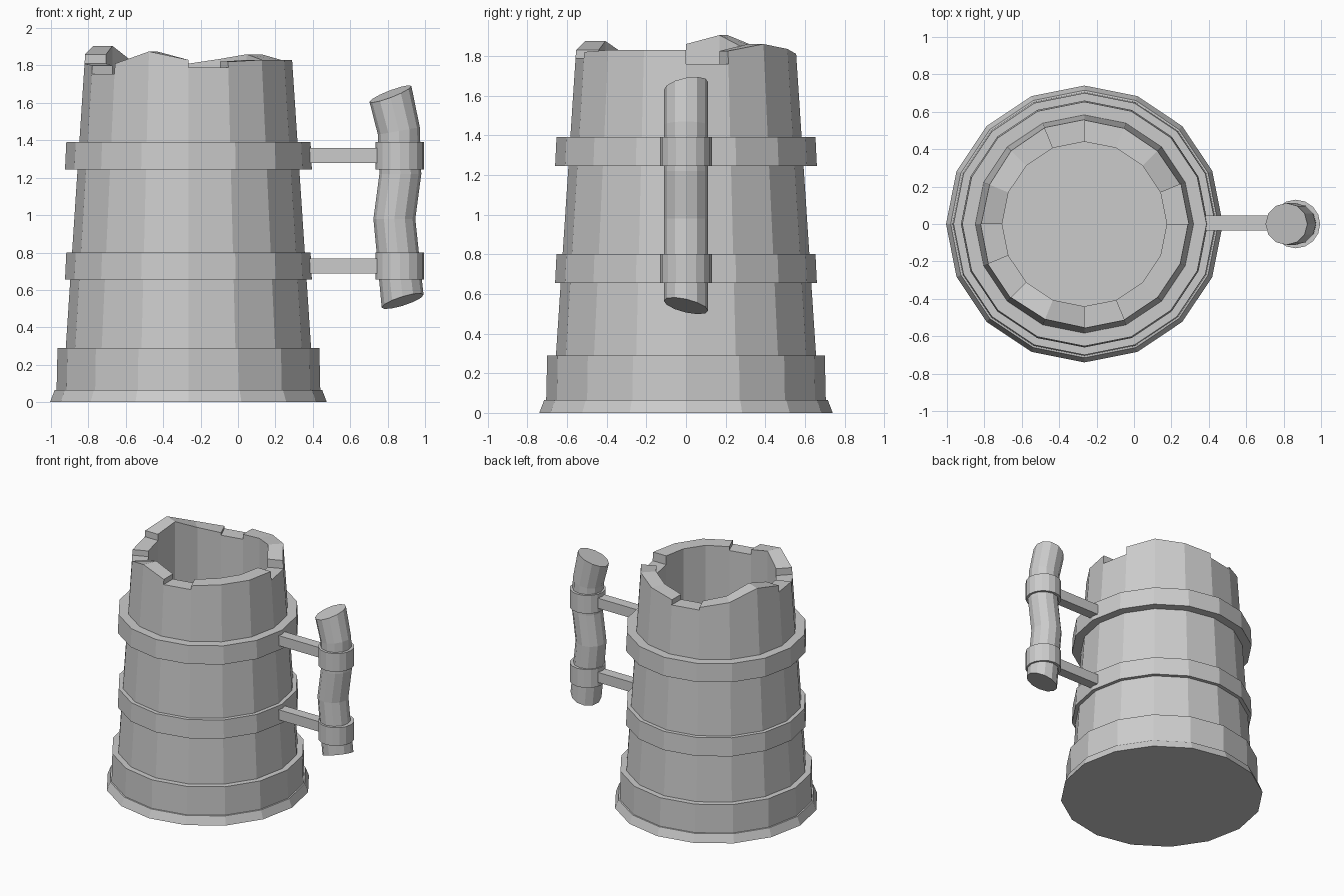
import bpy, bmesh
from math import sin, cos, tau

if "Cube" in bpy.data.objects:
    bpy.data.objects.remove(bpy.data.objects["Cube"])

CX = -0.265   # mug axis
HX = 0.865    # grip axis
N = 16


def finish(bm, name):
    bmesh.ops.remove_doubles(bm, verts=bm.verts, dist=1e-4)
    bmesh.ops.recalc_face_normals(bm, faces=bm.faces)
    me = bpy.data.meshes.new(name)
    bm.to_mesh(me)
    bm.free()
    ob = bpy.data.objects.new(name, me)
    bpy.context.collection.objects.link(ob)
    return ob


def loft(name, rings, caps=True, loop=False):
    """Skin a list of point rings; optional end caps or closed loop."""
    bm = bmesh.new()
    vs = [[bm.verts.new(p) for p in r] for r in rings]
    n = len(rings[0])
    pairs = list(zip(vs, vs[1:])) + ([(vs[-1], vs[0])] if loop else [])
    for a, b in pairs:
        for i in range(n):
            j = (i + 1) % n
            bm.faces.new((a[i], a[j], b[j], b[i]))
    if caps and not loop:
        bm.faces.new(vs[0])
        bm.faces.new(vs[-1])
    return finish(bm, name)


def ring(cx, r, z, n=N, tx=0.0, ty=0.0):
    """Horizontal ring, optionally tilted in x and y."""
    return [(cx + r * cos(tau * i / n), r * sin(tau * i / n),
             z + tx * cos(tau * i / n) + ty * sin(tau * i / n)) for i in range(n)]


def wall_r(z):
    return 0.675 - 0.066 * z


# Tapered wooden wall with a broken rim: (start, end) height of each stave
RIM = [(1.76, 1.76), (1.825, 1.86), (1.86, 1.835), (1.835, 1.81),
       (1.77, 1.77), (1.79, 1.83), (1.83, 1.905), (1.905, 1.86),
       (1.81, 1.80), (1.755, 1.755), (1.81, 1.875), (1.875, 1.83),
       (1.79, 1.79), (1.82, 1.83), (1.83, 1.83), (1.83, 1.83)]
INNER, FLOOR = 0.44, 0.15
bm = bmesh.new()


def pt(i, r, z):
    a = tau * (i % N) / N
    return (CX + r * cos(a), r * sin(a), z)


def face(*pts):
    bm.faces.new([bm.verts.new(p) for p in pts])


for i, (h0, h1) in enumerate(RIM):
    o0, o1 = pt(i, wall_r(h0), h0), pt(i + 1, wall_r(h1), h1)
    n0, n1 = pt(i, INNER, h0), pt(i + 1, INNER, h1)
    face(pt(i, wall_r(0.1), 0.1), pt(i + 1, wall_r(0.1), 0.1), o1, o0)
    face(o0, o1, n1, n0)
    face(n0, n1, pt(i + 1, INNER, FLOOR), pt(i, INNER, FLOOR))
    nxt = RIM[(i + 1) % N][0]
    if abs(nxt - h1) > 1e-3:   # step between staves
        face(o1, pt(i + 1, wall_r(nxt), nxt), pt(i + 1, INNER, nxt), n1)
face(*[pt(i, INNER, FLOOR) for i in range(N)])
face(*[pt(i, wall_r(0.1), 0.1) for i in range(N)])
finish(bm, "mug_wall")

# Stepped foot
loft("mug_foot", [ring(CX, r, z) for r, z in
                  [(0.74, 0), (0.715, 0.065), (0.705, 0.066), (0.70, 0.29), (0.62, 0.29)]],
     caps=False)
loft("mug_underside", [ring(CX, 0.74, 0), ring(CX, 0.62, 0)])
bpy.data.objects["mug_underside"].data.validate()

# Hoops, grip collars and brackets at two heights
for tag, z in (("lower", 0.655), ("upper", 1.245)):
    loft(tag + "_hoop", [ring(CX, r, h) for r, h in
                         [(0.57, z), (0.66, z), (0.653, z + 0.145), (0.57, z + 0.145)]], loop=True)
    loft(tag + "_collar", [ring(HX, 0.13, z), ring(HX, 0.13, z + 0.145)])
    bpy.ops.mesh.primitive_cube_add(size=1, location=(0.56, 0.005, z + 0.073))
    bracket = bpy.context.object
    bracket.name = tag + "_bracket"
    bracket.scale = (0.44, 0.08, 0.08)

# Crooked branch grip: x, z, tilt x, tilt y
PATH = [(0.88, 0.54, 0.034, -0.025), (0.855, 0.79, 0.01, 0), (0.836, 0.98, 0, 0),
        (0.868, 1.22, 0, 0), (0.86, 1.45, 0.02, 0), (0.815, 1.648, 0.042, 0.02)]
loft("grip", [ring(x, 0.112, z, 12, tx, ty) for x, z, tx, ty in PATH])
